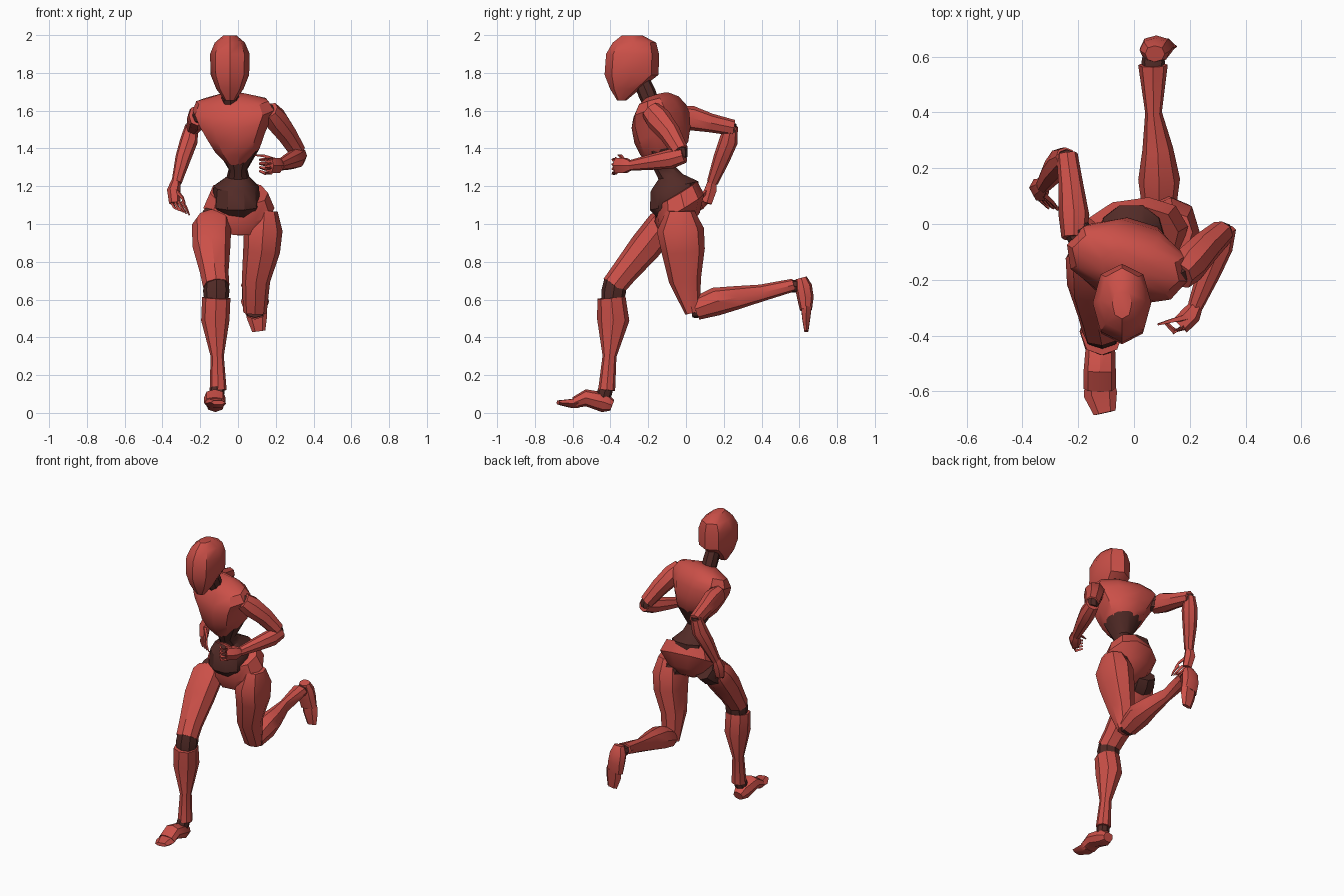
import bpy, bmesh, math
from mathutils import Vector

def material(name, rgb):
    m = bpy.data.materials.new(name)
    m.diffuse_color = (*rgb, 1)
    return m

RED = material("red", (0.6, 0.08, 0.065))
DARK = material("dark", (0.085, 0.024, 0.02))

def loft(name, rings, n=8, mat=RED, frame=None, power=0.9):
    """Skin rings (x, y, z, half width, half depth); frame = (yaw deg, tilt) fixes the ring plane."""
    bm = bmesh.new()
    pts = [Vector(r[:3]) for r in rings]
    loops = []
    for i, r in enumerate(rings):
        if frame:
            w = math.radians(frame[0])
            u = Vector((math.cos(w), math.sin(w), 0))
            v = Vector((-math.sin(w), math.cos(w), frame[1])).normalized()
        else:
            t = (pts[min(i + 1, len(pts) - 1)] - pts[max(i - 1, 0)]).normalized()
            u = Vector((1, 0, 0))
            u = (u - t * u.dot(t)).normalized()
            v = t.cross(u)
        loop = []
        for k in range(n):
            a = 2 * math.pi * k / n
            c, s = math.cos(a), math.sin(a)
            c = math.copysign(abs(c) ** power, c)
            s = math.copysign(abs(s) ** power, s)
            loop.append(bm.verts.new(pts[i] + u * c * r[3] + v * s * r[4]))
        loops.append(loop)
    for a, b in zip(loops, loops[1:]):
        for k in range(n):
            bm.faces.new((a[k], a[(k + 1) % n], b[(k + 1) % n], b[k]))
    bm.faces.new(loops[0])
    bm.faces.new(loops[-1])
    bmesh.ops.recalc_face_normals(bm, faces=bm.faces)
    me = bpy.data.meshes.new(name)
    bm.to_mesh(me)
    bm.free()
    me.materials.append(mat)
    ob = bpy.data.objects.new(name, me)
    bpy.context.collection.objects.link(ob)
    return ob

def joint(name, p, q, r, s=None):
    """Short dark plug between two parts."""
    s = s or r
    m = [(a + b) / 2 for a, b in zip(p, q)]
    loft(name, [(*p, r * .9, s * .9), (*m, r, s), (*q, r * .9, s * .9)], mat=DARK)

# head and neck
loft("head", [(-.043, -.34, 1.655, .028, .025), (-.043, -.322, 1.715, .072, .08),
              (-.043, -.288, 1.79, .102, .143), (-.043, -.283, 1.90, .105, .14),
              (-.043, -.273, 1.96, .08, .115), (-.043, -.285, 1.998, .035, .055)], frame=(0, 0))
joint("neck", (-.04, -.18, 1.63), (-.043, -.235, 1.76), .048)

# trunk
loft("chest", [(0, -.118, 1.335, .06, .08), (0, -.115, 1.40, .12, .13),
               (-.01, -.125, 1.47, .155, .15), (-.02, -.135, 1.55, .20, .15),
               (-.025, -.14, 1.60, .225, .13), (-.03, -.145, 1.65, .20, .095),
               (-.035, -.155, 1.68, .08, .06)], n=10, frame=(-17, .3), power=.85)
loft("abdomen", [(0, -.11, 1.40, .115, .115), (0, -.11, 1.29, .05, .06),
                 (0, -.08, 1.25, .06, .07), (-.01, -.06, 1.2, .12, .135),
                 (-.01, -.063, 1.1, .13, .137), (0, -.04, 1.02, .08, .09)],
     n=10, mat=DARK, frame=(0, .2))
loft("pelvis", [(.005, -.02, .965, .04, .05), (.005, -.03, 1.0, .12, .12),
                (.005, -.035, 1.085, .19, .15), (.005, -.05, 1.165, .155, .125)],
     n=10, frame=(8, .6))

# front leg
joint("front_hip", (-.11, -.04, 1.04), (-.14, -.12, .98), .085)
loft("front_thigh", [(-.15, -.09, 1.04, .07, .06), (-.14, -.12, 1.0, .105, .085),
                     (-.14, -.215, .88, .10, .085), (-.125, -.33, .74, .075, .07),
                     (-.115, -.385, .67, .07, .065)])
joint("front_knee", (-.115, -.375, .70), (-.115, -.39, .59), .07, .065)
loft("front_shin", [(-.115, -.395, .61, .075, .075), (-.12, -.385, .49, .075, .085),
                    (-.11, -.405, .30, .035, .037), (-.105, -.42, .12, .045, .045)])
joint("front_ankle", (-.108, -.42, .15), (-.115, -.44, .07), .04)
loft("front_foot", [(-.12, -.39, .04, .035, .03), (-.12, -.43, .055, .052, .053),
                    (-.123, -.53, .08, .058, .045), (-.123, -.59, .055, .058, .03)])
loft("front_toes", [(-.123, -.575, .053, .055, .03), (-.12, -.61, .05, .06, .026),
                    (-.105, -.677, .055, .04, .012)], n=6)

# back leg
joint("back_hip", (.1, -.03, 1.04), (.13, -.02, .96), .09)
loft("back_thigh", [(.14, -.03, 1.07, .07, .075), (.133, -.03, .97, .103, .125),
                    (.125, -.015, .86, .098, .115), (.095, -.005, .70, .075, .085),
                    (.09, .035, .53, .062, .04)])
joint("back_knee", (.09, .03, .54), (.09, .08, .545), .055, .04)
loft("back_shin", [(.09, .05, .55, .06, .06), (.09, .16, .59, .075, .075),
                   (.085, .27, .61, .055, .062), (.07, .40, .635, .03, .045),
                   (.068, .57, .677, .053, .034)])
joint("back_ankle", (.068, .55, .67), (.07, .61, .67), .042, .034)
loft("back_foot", [(.075, .61, .715, .035, .03), (.075, .622, .67, .055, .045),
                   (.08, .632, .61, .058, .044), (.09, .635, .545, .058, .032)])
loft("back_toes", [(.095, .638, .56, .055, .03), (.1, .636, .51, .055, .026),
                   (.11, .637, .432, .035, .012)], n=6)

# back-swung arm
joint("back_shoulder", (-.17, -.08, 1.58), (-.215, -.0, 1.57), .05)
loft("back_upper_arm", [(-.215, -.05, 1.575, .045, .055), (-.215, .03, 1.56, .055, .065),
                        (-.225, .13, 1.535, .045, .05), (-.24, .25, 1.51, .038, .042)])
joint("back_elbow", (-.24, .235, 1.53), (-.25, .235, 1.46), .035)
loft("back_forearm", [(-.245, .24, 1.52, .035, .035), (-.26, .225, 1.44, .047, .05),
                      (-.29, .19, 1.35, .042, .045), (-.325, .14, 1.22, .027, .03)])
loft("back_hand", [(-.328, .14, 1.23, .024, .026), (-.34, .13, 1.18, .036, .036),
                   (-.335, .11, 1.11, .03, .03)], n=6)

# forward-swung arm
joint("front_shoulder", (.14, -.18, 1.59), (.2, -.14, 1.56), .055)
loft("front_upper_arm", [(.165, -.185, 1.60, .05, .055), (.2, -.145, 1.555, .062, .068),
                         (.255, -.085, 1.48, .055, .058), (.315, -.03, 1.385, .045, .045)])
joint("front_elbow", (.31, -.035, 1.40), (.315, -.03, 1.35), .042)
loft("front_forearm", [(.325, -.01, 1.365, .042, .042), (.305, -.08, 1.345, .05, .052),
                       (.27, -.17, 1.33, .043, .043), (.22, -.295, 1.31, .028, .028)])
loft("front_hand", [(.225, -.29, 1.31, .024, .026), (.205, -.325, 1.31, .036, .046),
                    (.165, -.365, 1.31, .034, .044)], n=6)

# curled fingers
for i in range(4):
    d = i * .02
    loft(f"back_finger_{i}", [(-.355 + d, .115 - d * .6, 1.12, .009, .009),
                              (-.335 + d, .085 - d * .5, 1.085, .008, .008),
                              (-.305 + d * .8, .055, 1.07 - d * .4, .004, .004)], n=4)
    loft(f"front_finger_{i}", [(.18, -.37, 1.345 - d * 1.2, .011, .011),
                               (.145, -.385, 1.34 - d * 1.2, .011, .011),
                               (.115, -.355, 1.34 - d, .007, .007)], n=4)
loft("back_thumb", [(-.33, .11, 1.18, .012, .012), (-.295, .08, 1.14, .009, .009),
                    (-.28, .06, 1.11, .004, .004)], n=4)
loft("front_thumb", [(.19, -.335, 1.34, .013, .013), (.14, -.345, 1.36, .01, .01),
                     (.085, -.36, 1.365, .004, .004)], n=4)

# soft shading with crisp folds
for ob in bpy.data.objects:
    ob.select_set(True)
bpy.context.view_layer.objects.active = bpy.data.objects["chest"]
bpy.ops.object.shade_smooth_by_angle(angle=math.radians(35))
